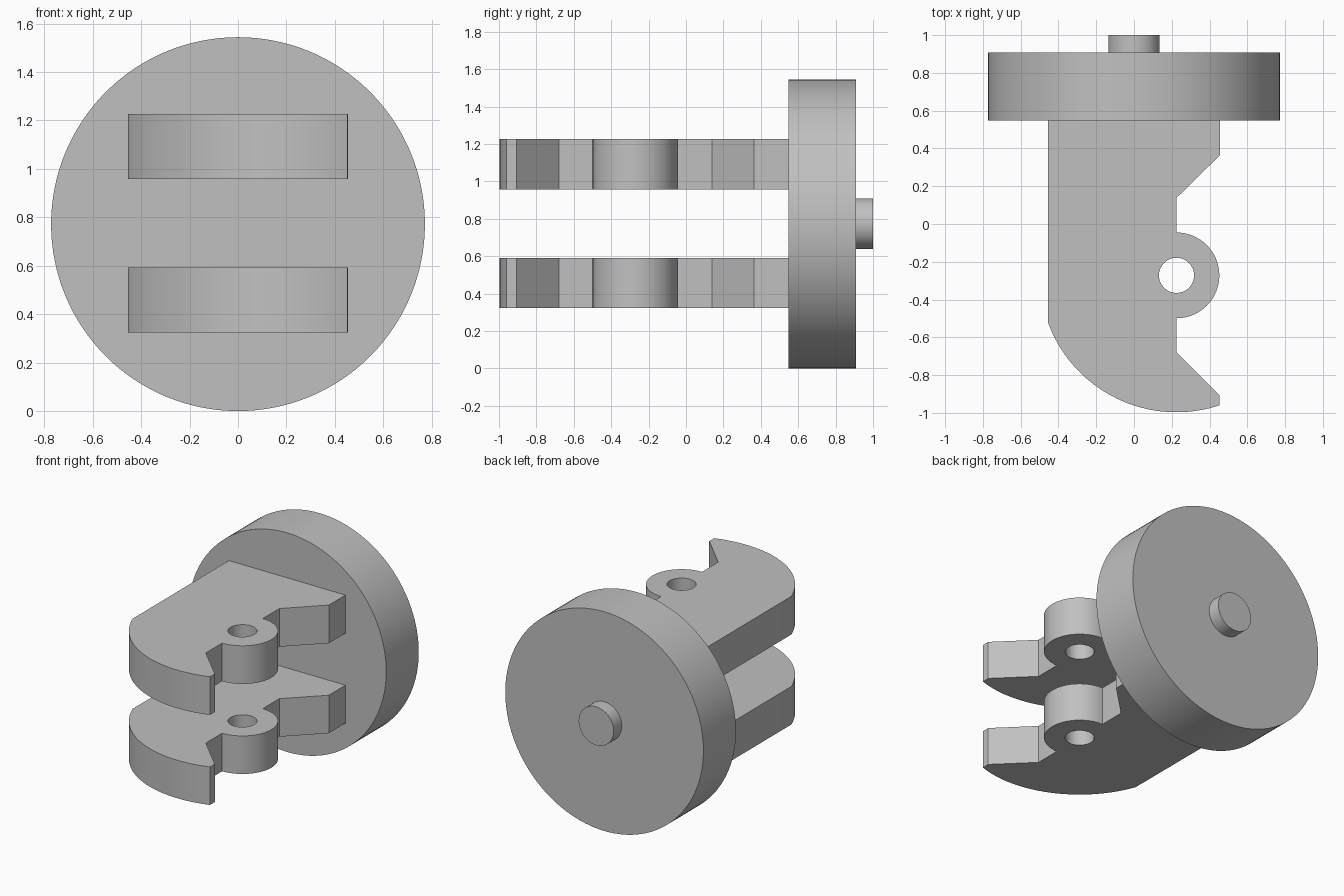
import bpy, bmesh
from math import pi, sin, cos, atan2, hypot, radians
from mathutils import Matrix, Vector

cube = bpy.data.objects.get("Cube")
if cube:
    bpy.data.objects.remove(cube, do_unlink=True)

# Single plain grey
grey = bpy.data.materials.new("plain grey")
grey.use_nodes = True
colour = (0.53, 0.53, 0.53, 1)
grey.diffuse_color = colour
grey.node_tree.nodes["Principled BSDF"].inputs["Base Color"].default_value = colour

PIVOT = (0.225, -0.272)      # shared centre of hole, lug and rounded nose
HALF = 0.454                 # half width of an arm
DISC_R, DISC_FRONT, DISC_BACK = 0.772, 0.547, 0.909


def finish(name, bm):
    bmesh.ops.recalc_face_normals(bm, faces=bm.faces)
    mesh = bpy.data.meshes.new(name)
    bm.to_mesh(mesh)
    bm.free()
    obj = bpy.data.objects.new(name, mesh)
    bpy.context.collection.objects.link(obj)
    mesh.materials.append(grey)
    bpy.ops.object.select_all(action="DESELECT")
    obj.select_set(True)
    bpy.context.view_layer.objects.active = obj
    bpy.ops.object.shade_smooth_by_angle(angle=radians(25))
    return obj


def cylinder(name, radius, y0, y1, z, sides):
    bm = bmesh.new()
    place = Matrix.Translation((0, (y0 + y1) / 2, z)) @ Matrix.Rotation(pi / 2, 4, "X")
    bmesh.ops.create_cone(bm, cap_ends=True, segments=sides, radius1=radius,
                          radius2=radius, depth=y1 - y0, matrix=place)
    return finish(name, bm)


def arc(radius, start, end, steps):
    angles = [start + (end - start) * i / steps for i in range(steps + 1)]
    return [(PIVOT[0] + radius * cos(a), PIVOT[1] + radius * sin(a)) for a in angles]


def arm(name, z0, z1):
    # Outline: notched side, round lug, hooked tip, rounded nose, straight side
    px, py = PIVOT
    nose_end = atan2(-0.525 - py, -HALF - px) 
    nose_r = hypot(-0.525 - py, -HALF - px)
    nose_start = atan2(-0.963 - py, HALF - px)
    outline = [(-HALF, DISC_FRONT), (HALF, DISC_FRONT), (HALF, 0.363), (px, 0.138)]
    outline += arc(0.227, pi / 2, -pi / 2, 32)
    outline += [(px, -0.68), (HALF, -0.907)]
    outline += arc(nose_r, nose_start, nose_end, 40)
    hole = arc(0.093, 0, 2 * pi, 32)[:-1]

    bm = bmesh.new()
    edges = []
    for loop in (outline, hole):
        verts = [bm.verts.new((x, y, z0)) for x, y in loop]
        edges += [bm.edges.new((a, b)) for a, b in zip(verts, verts[1:] + verts[:1])]
    bmesh.ops.triangle_fill(bm, edges=edges, use_beauty=True)
    top = bmesh.ops.extrude_face_region(bm, geom=bm.faces[:])["geom"]
    bmesh.ops.translate(bm, vec=Vector((0, 0, z1 - z0)),
                        verts=[v for v in top if isinstance(v, bmesh.types.BMVert)])
    return finish(name, bm)


# Round base plate with a small rear pin
cylinder("base_disc", DISC_R, DISC_FRONT, DISC_BACK, DISC_R, 128)
cylinder("rear_pin", 0.136, DISC_BACK, 1.0, 0.774, 64)

# Two identical hooked arms
arm("lower_arm", 0.324, 0.592)
arm("upper_arm", 0.958, 1.227)
